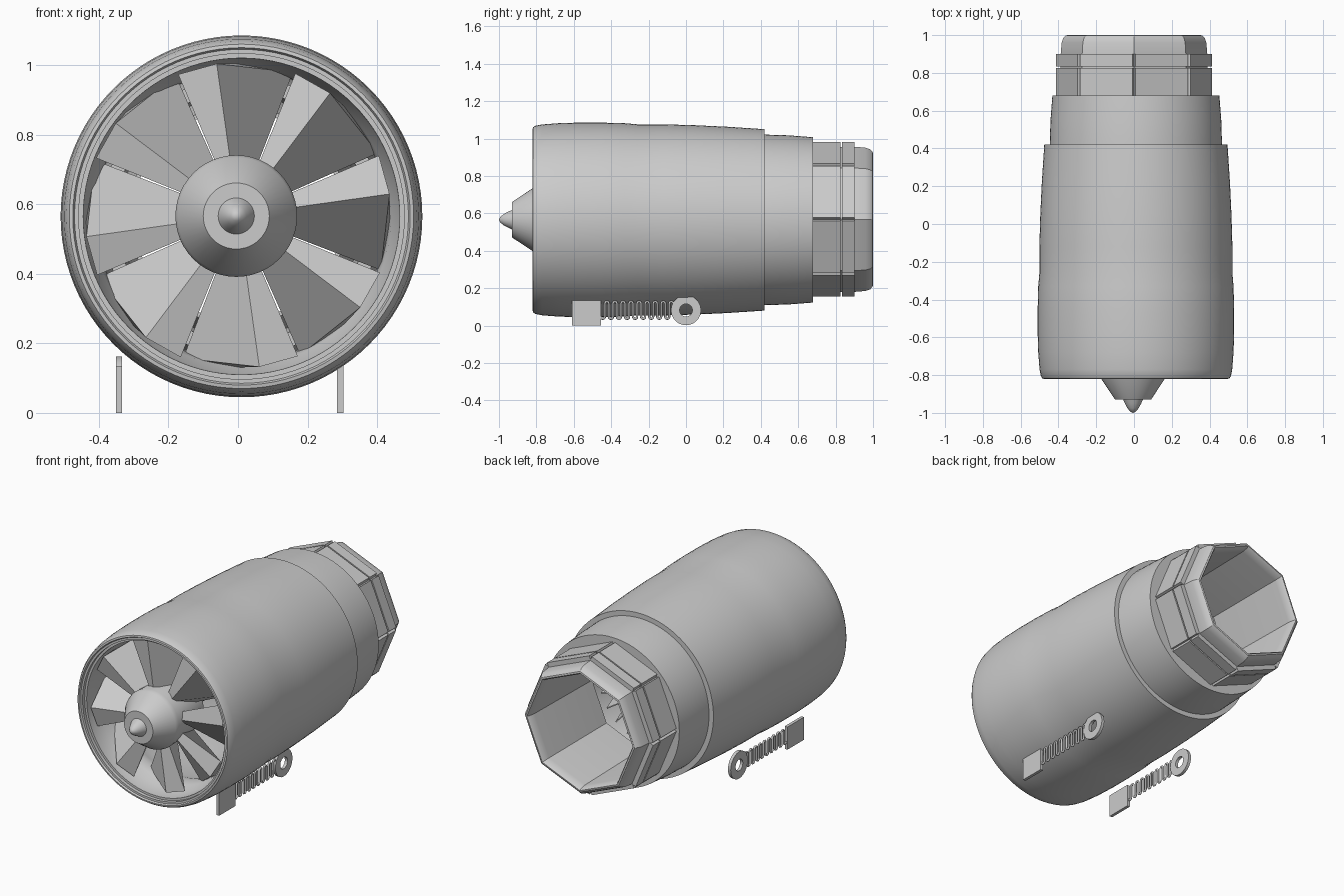
import bpy, bmesh
from math import sin, cos, pi, radians

if "Cube" in bpy.data.objects:
    bpy.data.objects.remove(bpy.data.objects["Cube"])

CX, CZ = 0.01, 0.565      # cowling axis
NX, NZ = 0.0, 0.568       # fan and nozzle axis


def finish(name, bm, smooth=None):
    bmesh.ops.remove_doubles(bm, verts=bm.verts, dist=1e-5)
    bmesh.ops.recalc_face_normals(bm, faces=bm.faces)
    me = bpy.data.meshes.new(name)
    bm.to_mesh(me)
    bm.free()
    ob = bpy.data.objects.new(name, me)
    bpy.context.collection.objects.link(ob)
    if smooth:
        bpy.ops.object.select_all(action='DESELECT')
        ob.select_set(True)
        bpy.context.view_layer.objects.active = ob
        bpy.ops.object.shade_smooth_by_angle(angle=radians(smooth))
    return ob


def lathe(name, profile, segs=96, cx=CX, cz=CZ, closed=True, smooth=30):
    """Spin (radius, y) points around the y axis."""
    bm = bmesh.new()
    rings = []
    for r, y in profile:
        if r == 0:
            v = bm.verts.new((cx, y, cz))
            rings.append([v] * segs)
        else:
            rings.append([bm.verts.new((cx + r * sin(2 * pi * i / segs), y,
                                        cz + r * cos(2 * pi * i / segs)))
                          for i in range(segs)])
    pairs = list(zip(rings, rings[1:]))
    if closed:
        pairs.append((rings[-1], rings[0]))
    for a, b in pairs:
        for i in range(segs):
            j = (i + 1) % segs
            vs = list(dict.fromkeys([a[i], a[j], b[j], b[i]]))
            if len(vs) > 2:
                bm.faces.new(vs)
    return finish(name, bm, smooth)


def loft(bm, a, b):
    """Solid between two matching loops of points."""
    a = [bm.verts.new(p) for p in a]
    b = [bm.verts.new(p) for p in b]
    n = len(a)
    bm.faces.new(a)
    bm.faces.new(b[::-1])
    for i in range(n):
        bm.faces.new((a[i], b[i], b[(i + 1) % n], a[(i + 1) % n]))


def polar(r, deg, y):
    return (NX + r * sin(radians(deg)), y, NZ + r * cos(radians(deg)))


# Main cowling with stepped intake lip and inner liner
lathe("cowling", [
    (0.485, -0.82), (0.495, -0.818), (0.503, -0.805), (0.51, -0.77),
    (0.517, -0.68), (0.52, -0.58), (0.52, -0.45), (0.517, -0.33),
    (0.511, -0.26), (0.511, -0.12), (0.506, 0.05), (0.498, 0.22),
    (0.485, 0.42), (0.445, 0.42), (0.40, 0.30), (0.425, -0.2), (0.445, -0.5),
    (0.425, -0.56), (0.42, -0.60), (0.43, -0.65), (0.452, -0.69),
    (0.455, -0.79), (0.468, -0.79), (0.468, -0.81), (0.48, -0.81)])

# Rear sleeve stepping down from the cowling
lathe("rear_sleeve", [(0.456, 0.38), (0.456, 0.42), (0.452, 0.55),
                      (0.442, 0.68), (0.34, 0.68), (0.36, 0.38)])

# Octagonal exhaust nozzle
nozzle = lathe("exhaust_nozzle", [
    (0.388, 0.60), (0.388, 0.90), (0.383, 0.96), (0.374, 0.985),
    (0.36, 0.998), (0.35, 1.0), (0.342, 0.99), (0.335, 0.95), (0.325, 0.42),
    (0.34, 0.42)], segs=8, cx=NX, cz=NZ, smooth=30)

# Exhaust flaps around the nozzle, split by a thin groove
bm = bmesh.new()
for k in range(8):
    a = radians(22.5 + 45 * k)
    for y0, y1 in ((0.66, 0.826), (0.834, 0.90)):
        loops = []
        for y in (y0, y1):
            loops.append([(NX + h * sin(a) + w * cos(a), y,
                           NZ + h * cos(a) - w * sin(a))
                          for h, w in ((0.35, -0.15), (0.385, -0.15),
                                       (0.385, 0.15), (0.35, 0.15))])
        loft(bm, *loops)
finish("exhaust_flaps", bm)

# Spinner cone, hub and tip
lathe("spinner", [(0, -1.0), (0.014, -0.994), (0.03, -0.975), (0.043, -0.95),
                  (0.052, -0.93), (0.095, -0.93), (0.168, -0.82),
                  (0.175, -0.80), (0.165, -0.55), (0.06, -0.45),
                  (0.05, 0.34), (0, 0.40)],
      segs=48, cx=NX - 0.005, cz=NZ - 0.002, closed=False)

# Eight thick slanted intake blades
bm = bmesh.new()
section = ((22, -0.745), (37, -0.765), (66, -0.60), (50, -0.57))
for k in range(8):
    loft(bm, *[[polar(r, d + 45 * k, y) for d, y in section]
               for r in (0.14, 0.44)])
finish("intake_blades", bm)

# Thin turbine blades seen through the exhaust
bm = bmesh.new()
for k in range(24):
    d = 15 * k
    loft(bm, [polar(0.04, d + o, y) for o, y in
              ((-14, 0.22), (-10, 0.22), (14, 0.34), (10, 0.34))],
         [polar(0.34, d + o, y) for o, y in
          ((-4, 0.22), (-3, 0.22), (4, 0.34), (3, 0.34))])
finish("turbine_blades", bm)


def skid(side, x):
    t = 0.009
    # Square plate
    bm = bmesh.new()
    loft(bm, *[[(x + s, y, z) for y, z in
                ((-0.61, 0), (-0.455, 0), (-0.455, 0.135), (-0.61, 0.135))]
               for s in (-t, t)])
    finish(side + "_skid_plate", bm)
    # Eyelet ring
    bm = bmesh.new()
    n = 40
    loops = [[bm.verts.new((x + s, r * cos(2 * pi * i / n),
                            0.082 + r * sin(2 * pi * i / n)))
              for i in range(n)]
             for r, s in ((0.08, -t), (0.08, t), (0.034, t), (0.034, -t))]
    for q in range(4):
        p, o = loops[q], loops[(q + 1) % 4]
        for i in range(n):
            j = (i + 1) % n
            bm.faces.new((p[i], p[j], o[j], o[i]))
    finish(side + "_skid_ring", bm, 30)
    # Serpentine spring joining plate and ring
    cu = bpy.data.curves.new(side + "_skid_spring", 'CURVE')
    cu.dimensions = '3D'
    cu.bevel_depth = 0.006
    cu.bevel_resolution = 2
    sp = cu.splines.new('POLY')
    pts, step = [], 0.0215
    for i in range(18):
        y = -0.455 + i * step
        sgn = 1 if i % 2 else -1
        for m in range(7):
            u = pi * m / 6
            pts.append((x, y + step / 2 * (1 - cos(u)),
                        0.082 + sgn * (0.035 + 0.011 * sin(u))))
    sp.points.add(len(pts) - 1)
    for p, co in zip(sp.points, pts):
        p.co = (*co, 1)
    bpy.context.collection.objects.link(
        bpy.data.objects.new(side + "_skid_spring", cu))


# Pair of side skids resting on the floor
skid("left", -0.342)
skid("right", 0.294)
